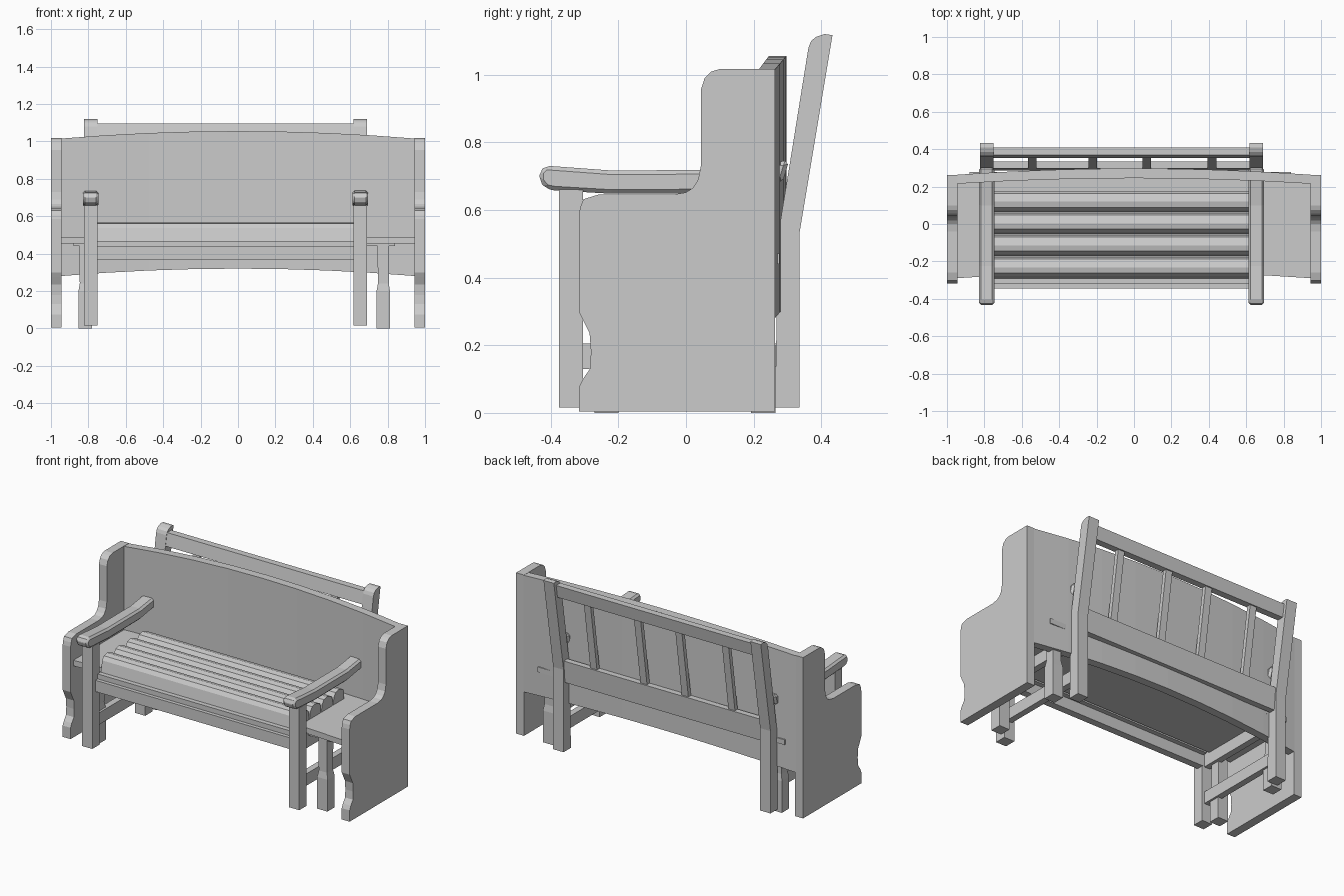
import bpy, bmesh

GX = -0.067          # centre of the slatted bench, slightly off the pew centre


def finish(name, bm, bevel=0.0):
    bmesh.ops.recalc_face_normals(bm, faces=bm.faces)
    me = bpy.data.meshes.new(name)
    bm.to_mesh(me)
    bm.free()
    ob = bpy.data.objects.new(name, me)
    bpy.context.collection.objects.link(ob)
    if bevel:
        m = ob.modifiers.new("bevel", 'BEVEL')
        m.width, m.segments = bevel, 1
    return ob


def loft(name, rings, bevel=0.0):
    """Skin a list of equal-length point rings and cap both ends."""
    bm = bmesh.new()
    vs = [[bm.verts.new(p) for p in r] for r in rings]
    n = len(rings[0])
    for a, b in zip(vs, vs[1:]):
        for i in range(n):
            j = (i + 1) % n
            bm.faces.new((a[i], a[j], b[j], b[i]))
    bm.faces.new(vs[0])
    bm.faces.new(vs[-1])
    return finish(name, bm, bevel)


def extrude_x(name, prof, x0, x1, bevel=0.0):
    return loft(name, [[(x, y, z) for y, z in prof] for x in (x0, x1)], bevel)


def box(name, x0, x1, y0, y1, z0, z1, bevel=0.0):
    return extrude_x(name, [(y0, z0), (y1, z0), (y1, z1), (y0, z1)], x0, x1, bevel)


def bow(x):
    return 1 - (x / 0.95) ** 2


# --- Pew: shaped end panels
end_profile = [
    (-0.317, 0.004), (0.263, 0.004), (0.263, 1.017), (0.10, 1.017), (0.075, 1.009),
    (0.055, 0.99), (0.044, 0.955), (0.044, 0.73), (0.036, 0.69), (0.02, 0.665),
    (0, 0.652), (-0.04, 0.645), (-0.26, 0.645), (-0.303, 0.632), (-0.312, 0.61),
    (-0.317, 0.585), (-0.317, 0.30), (-0.305, 0.275), (-0.285, 0.235),
    (-0.281, 0.18), (-0.284, 0.13), (-0.305, 0.10), (-0.317, 0.075)]
for side, x in (("left", -1.0), ("right", 0.945)):
    extrude_x("pew_end_" + side, end_profile, x, x + 0.055)

# Bowed and arched pew back, seat bowed to match
xs = [-0.95 + 1.9 * i / 8 for i in range(9)]
back, seat = [], []
for x in xs:
    b = bow(x)
    f, r, d = 0.215 + 0.03 * b, 0.263 + 0.034 * b, 0.04 * b
    back.append([(x, f, 0.28 + d), (x, r, 0.28 + d), (x, r, 1.015 + d), (x, f, 1.015 + d)])
    s = -0.29 + 0.034 * b
    seat.append([(x, s, 0.455), (x, f + 0.01, 0.455), (x, f + 0.01, 0.49), (x, s, 0.49)])
loft("pew_back", back)
loft("pew_seat", seat)
box("pew_seat_support", -0.88, 0.84, -0.262, 0.277, 0.44, 0.472)

# Pew legs, slimmer above the foot
for sx, cx in (("left", -0.817), ("right", 0.777)):
    for sy, cy in (("front", -0.235), ("rear", 0.228)):
        rings = [[(cx - w, cy - w, z), (cx + w, cy - w, z), (cx + w, cy + w, z), (cx - w, cy + w, z)]
                 for w, z in ((0.036, 0), (0.036, 0.2), (0.029, 0.24), (0.031, 0.45))]
        loft(f"pew_leg_{sy}_{sx}", rings)

# --- Slatted bench: legs, arms and side rails on each side
rear_profile = [
    (0.263, 0.016), (0.336, 0.016), (0.336, 0.535), (0.433, 1.117), (0.41, 1.12),
    (0.385, 1.112), (0.37, 1.10), (0.362, 1.08), (0.309, 0.75), (0.273, 0.53)]
arm_profile = [
    (-0.433, 0.685), (-0.415, 0.663), (-0.39, 0.658), (-0.22, 0.648), (0.1, 0.65),
    (0.285, 0.68), (0.305, 0.747), (0.1, 0.718), (-0.225, 0.717), (-0.415, 0.731),
    (-0.433, 0.715)]
for side, s in (("left", -1), ("right", 1)):
    c = GX + s * 0.721
    box("front_leg_" + side, c - 0.036, c + 0.036, -0.376, -0.304, 0.016, 0.66)
    extrude_x("rear_leg_" + side, rear_profile, c - 0.036, c + 0.036)
    extrude_x("armrest_" + side, arm_profile, c - 0.042, c + 0.042, 0.012)
    box("side_stretcher_" + side, c - 0.02, c + 0.02, -0.31, 0.27, 0.13, 0.205)
    box("seat_side_rail_" + side, c - 0.02, c + 0.02, -0.31, 0.27, 0.366, 0.46)

# Rails between the legs
L, R = GX - 0.69, GX + 0.69
box("front_apron", L, R, -0.345, -0.30, 0.366, 0.437)
box("front_apron_lip", L, R, -0.322, -0.27, 0.437, 0.468)
extrude_x("lower_back_rail", [(0.285, 0.45), (0.322, 0.45), (0.334, 0.59), (0.297, 0.59)], L, R)
extrude_x("top_back_rail", [(0.353, 1.015), (0.396, 1.015), (0.41, 1.095), (0.368, 1.095)], L, R)

# Upright back slats
for i, x in enumerate((-0.545, -0.22, 0.068, 0.417)):
    extrude_x(f"back_slat_{i + 1}", [(0.296, 0.58), (0.322, 0.58), (0.39, 1.03), (0.364, 1.03)],
              x - 0.023, x + 0.023)

# Seat slats with eased tops
for i in range(4):
    y = -0.292 + 0.117 * i
    extrude_x(f"seat_slat_{i + 1}",
              [(y, 0.468), (y + 0.114, 0.468), (y + 0.114, 0.535), (y + 0.105, 0.553), (y + 0.06, 0.567),
               (y + 0.03, 0.56), (y + 0.014, 0.537)], L + 0.005, R - 0.005)
